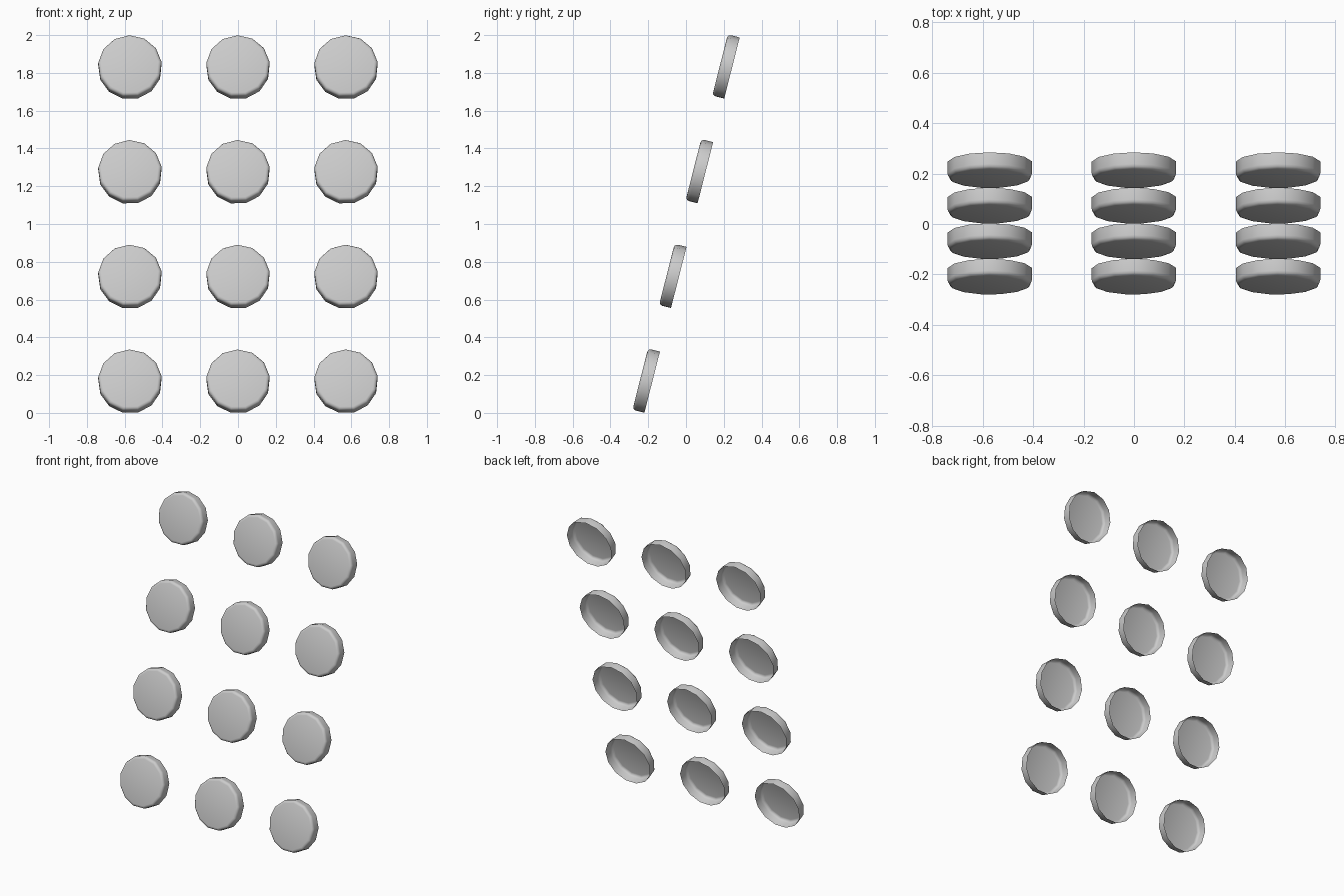
import bpy, bmesh, math
from mathutils import Matrix, Vector

cube = bpy.data.objects.get("Cube")
if cube:
    bpy.data.objects.remove(cube, do_unlink=True)

SIDES = 13
RADIUS = 0.169
DEPTH = 0.065
PITCH = 0.572
LEAN = Matrix.Rotation(math.radians(-14.25), 4, 'X')

# Plain grey plastic
grey = bpy.data.materials.new("light_grey")
grey.use_nodes = True
colour = (0.6, 0.6, 0.6, 1)
grey.diffuse_color = colour
grey.node_tree.nodes["Principled BSDF"].inputs["Base Color"].default_value = colour


def button_mesh():
    """Thin hollow cap, open at the back, with a rounded front edge."""
    bm = bmesh.new()
    h = DEPTH / 2
    bevel = 0.018
    profile = [(RADIUS, h), (RADIUS, bevel - h)]
    for a in (30, 60, 90):
        t = math.radians(a)
        profile.append((RADIUS - bevel * (1 - math.cos(t)),
                        bevel - h - bevel * math.sin(t)))
    rings = []
    for r, y in profile:
        ring = []
        for i in range(SIDES):
            a = math.tau * (i + 0.5) / SIDES - math.radians(6)
            ring.append(bm.verts.new((r * math.cos(a), y, r * math.sin(a))))
        rings.append(ring)
    for lower, upper in zip(rings, rings[1:]):
        for i in range(SIDES):
            j = (i + 1) % SIDES
            bm.faces.new((lower[i], lower[j], upper[j], upper[i]))
    bm.faces.new(rings[-1])
    bmesh.ops.recalc_face_normals(bm, faces=bm.faces)
    front = min(bm.faces, key=lambda f: f.calc_center_median().y)
    if front.normal.y > 0:
        bmesh.ops.reverse_faces(bm, faces=bm.faces)
    for f in bm.faces:
        f.smooth = True
    bm.transform(LEAN)
    mesh = bpy.data.meshes.new("button")
    bm.to_mesh(mesh)
    bm.free()
    mesh.materials.append(grey)
    return mesh


# Leaning keypad grid: four rows of three buttons
mesh = button_mesh()
for row in range(4):
    for col in range(3):
        button = bpy.data.objects.new(f"button_row{row + 1}_col{col + 1}", mesh)
        offset = LEAN @ Vector(((col - 1) * PITCH, 0, (row - 1.5) * PITCH))
        button.location = offset + Vector((0, 0, 1))
        bpy.context.collection.objects.link(button)
